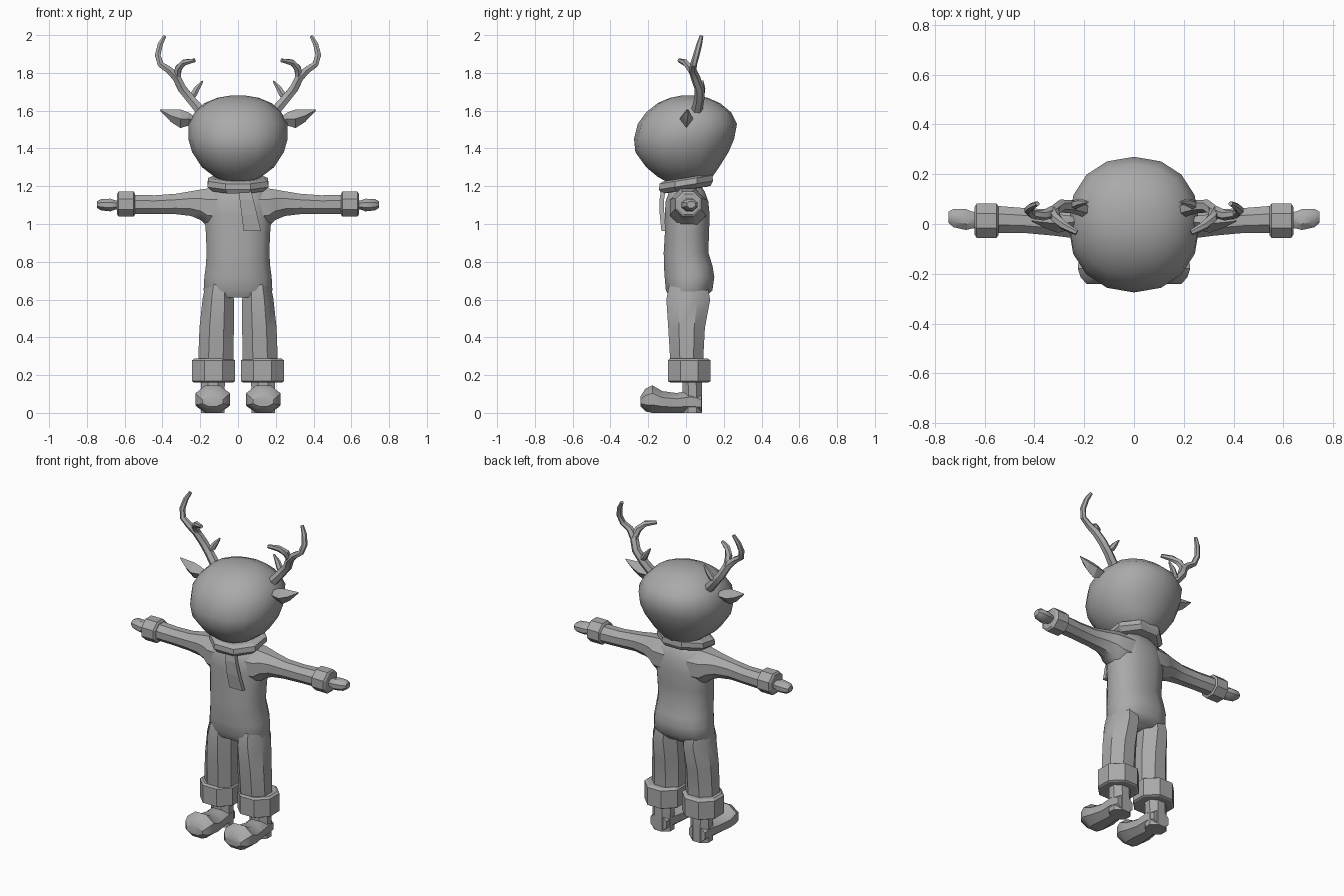
import bpy, bmesh, math
from mathutils import Vector

grey = bpy.data.materials.new("plain_grey")
grey.diffuse_color = (0.4, 0.4, 0.4, 1)

X, Y, Z = Vector((1, 0, 0)), Vector((0, 1, 0)), Vector((0, 0, 1))


def finish(name, bm, smooth):
    bmesh.ops.recalc_face_normals(bm, faces=bm.faces)
    me = bpy.data.meshes.new(name)
    bm.to_mesh(me)
    bm.free()
    me.materials.append(grey)
    ob = bpy.data.objects.new(name, me)
    bpy.context.collection.objects.link(ob)
    if smooth:
        bpy.ops.object.select_all(action='DESELECT')
        ob.select_set(True)
        bpy.context.view_layer.objects.active = ob
        bpy.ops.object.shade_smooth_by_angle(angle=math.radians(smooth))
    return ob


def loft(name, rings, n=8, side=1, smooth=0, power=1.0, flat=True):
    """rings: (centre, half-axis u, half-axis v); side=-1 mirrors in x."""
    bm = bmesh.new()
    phase = math.pi / n if flat else 0
    fit = 1 / math.cos(phase)
    soft = lambda t: math.copysign(abs(t) ** power, t)
    loops = []
    for c, u, v in rings:
        loop = []
        for i in range(n):
            a = phase + 2 * math.pi * i / n
            p = Vector(c) + u * soft(math.cos(a) * fit) + v * soft(math.sin(a) * fit)
            loop.append(bm.verts.new((p.x * side, p.y, p.z)))
        loops.append(loop)
    for a, b in zip(loops, loops[1:]):
        for i in range(n):
            j = (i + 1) % n
            bm.faces.new((a[i], a[j], b[j], b[i]))
    bm.faces.new(loops[0])
    bm.faces.new(loops[-1])
    return finish(name, bm, smooth)


def upright(rows, x=0.0):
    """rows: (z, half width, front y, back y)"""
    return [((x, (f + b) / 2, z), X * w, Y * (b - f) / 2) for z, w, f, b in rows]


def along_x(rows):
    """rows: (x, y centre, half depth, low z, high z)"""
    return [((x, y, (l + h) / 2), Y * d, Z * (h - l) / 2) for x, y, d, l, h in rows]


def tube(name, pts, radii, side):
    """Tapered six-sided branch through the points."""
    pts = [Vector(p) for p in pts]
    rings = []
    for i, p in enumerate(pts):
        t = (pts[min(i + 1, len(pts) - 1)] - pts[max(i - 1, 0)]).normalized()
        u = (Y - t * Y.dot(t)).normalized()
        rings.append((p, u * radii[i], t.cross(u) * radii[i]))
    loft(name, rings, 6, side, 35, flat=False)


# Head
loft("head", upright([
    (1.222, .07, -.10, .08), (1.25, .125, -.15, .14), (1.30, .19, -.21, .175),
    (1.38, .243, -.268, .225), (1.45, .263, -.275, .255), (1.53, .262, -.255, .27),
    (1.59, .23, -.212, .24), (1.64, .178, -.15, .18), (1.668, .11, -.085, .115),
    (1.679, .045, -.03, .06)]), 16, smooth=50, power=.92, flat=False)

# Torso
loft("torso", upright([
    (.61, .165, -.085, .10), (.65, .182, -.107, .14), (.72, .178, -.113, .15),
    (.78, .170, -.117, .14), (.85, .166, -.118, .118), (.95, .170, -.112, .122),
    (1.05, .178, -.112, .125), (1.12, .172, -.108, .118), (1.17, .145, -.09, .10),
    (1.20, .10, -.07, .08)]), 12, smooth=50, power=.85)

# Scarf collar, tilted up towards the back
tilt = Vector((0, 1, .16))
loft("scarf_collar", [((0, .0, z), X * w, tilt * d) for z, w, d in
     [(1.18, .12, .11), (1.182, .135, .13), (1.205, .162, .143),
      (1.235, .158, .14), (1.245, .135, .12)]], 8)

# Scarf tail hanging down the chest
loft("scarf_tail", [((x, y, z), X * w, Y * .012) for x, y, z, w in
     [(.035, -.118, 1.19, .032), (.045, -.128, 1.13, .036),
      (.06, -.127, 1.05, .041), (.076, -.118, .962, .046)]], 4)

for s, tag in ((1, "right"), (-1, "left")):
    # Trouser leg and cuff
    loft("leg_" + tag, upright([
        (.18, .09, -.07, .09), (.30, .093, -.085, .092), (.45, .088, -.094, .10),
        (.60, .084, -.104, .128), (.68, .075, -.09, .12)], .117)[:2] + [
        ((.113, .003, .45), X * .091, Y * .097),
        ((.105, .012, .60), X * .083, Y * .116),
        ((.100, .012, .68), X * .072, Y * .10)], 8, s, 35)
    loft("leg_cuff_" + tag, upright([
        (.162, .105, -.085, .12), (.168, .114, -.096, .13),
        (.278, .114, -.096, .13), (.288, .10, -.085, .115)], .13), 8, s)

    # Shoe and ankle
    loft("ankle_" + tag, upright([
        (.0, .062, -.02, .086), (.10, .062, -.018, .086),
        (.20, .064, -.018, .082)], .133), 8, s, 35)
    loft("shoe_" + tag, [((.134, y, (l + h) / 2), X * w, Z * (h - l) / 2)
         for y, w, l, h in [
             (-.242, .055, .035, .085), (-.215, .08, .008, .128), (-.178, .092, .0, .146),
             (-.125, .086, .0, .115), (-.05, .07, .0, .105), (.03, .066, .0, .12),
             (.082, .055, .0, .10)]], 8, s, 35)

    # Sleeve, sleeve cuff and mitten hand
    loft("arm_" + tag, along_x([
        (.08, .01, .10, .98, 1.19), (.16, .01, .094, .985, 1.188),
        (.195, .01, .08, 1.02, 1.183), (.25, .008, .064, 1.043, 1.173),
        (.33, .006, .052, 1.052, 1.16), (.44, .014, .05, 1.052, 1.152),
        (.58, .02, .055, 1.052, 1.155)]), 8, s, 40)
    loft("arm_cuff_" + tag, along_x([
        (.545, .013, .058, 1.05, 1.16), (.552, .013, .069, 1.039, 1.171),
        (.632, .013, .069, 1.039, 1.171), (.64, .013, .056, 1.05, 1.16)]), 8, s)
    loft("hand_" + tag, along_x([
        (.62, .016, .03, 1.08, 1.12), (.65, .016, .034, 1.076, 1.125),
        (.675, .018, .042, 1.067, 1.134), (.725, .024, .037, 1.072, 1.132),
        (.746, .027, .022, 1.085, 1.12)]), 8, s, 35)

    # Pointed ear
    loft("ear_" + tag, along_x([
        (.225, .01, .018, 1.535, 1.565), (.265, .005, .03, 1.52, 1.592),
        (.305, .002, .037, 1.508, 1.606), (.355, .006, .024, 1.54, 1.607),
        (.412, .012, .002, 1.60, 1.607)]), 4, s, flat=False)

    # Antler beam and its three tines
    tube("antler_beam_" + tag, [
        (.19, .055, 1.59), (.25, .07, 1.66), (.295, .072, 1.715), (.325, .05, 1.775),
        (.365, .035, 1.815), (.41, .04, 1.845), (.425, .055, 1.895),
        (.412, .07, 1.95), (.388, .082, 1.995)],
        [.03, .027, .026, .025, .021, .018, .017, .015, .010], s)
    tube("antler_front_tine_" + tag, [
        (.30, .068, 1.72), (.322, .05, 1.78), (.315, .025, 1.825),
        (.285, -.005, 1.855), (.23, -.035, 1.866)],
        [.02, .022, .021, .018, .011], s)
    tube("antler_small_tine_" + tag, [
        (.26, .07, 1.665), (.232, .08, 1.69), (.215, .086, 1.72), (.187, .088, 1.757)],
        [.016, .019, .016, .005], s)
